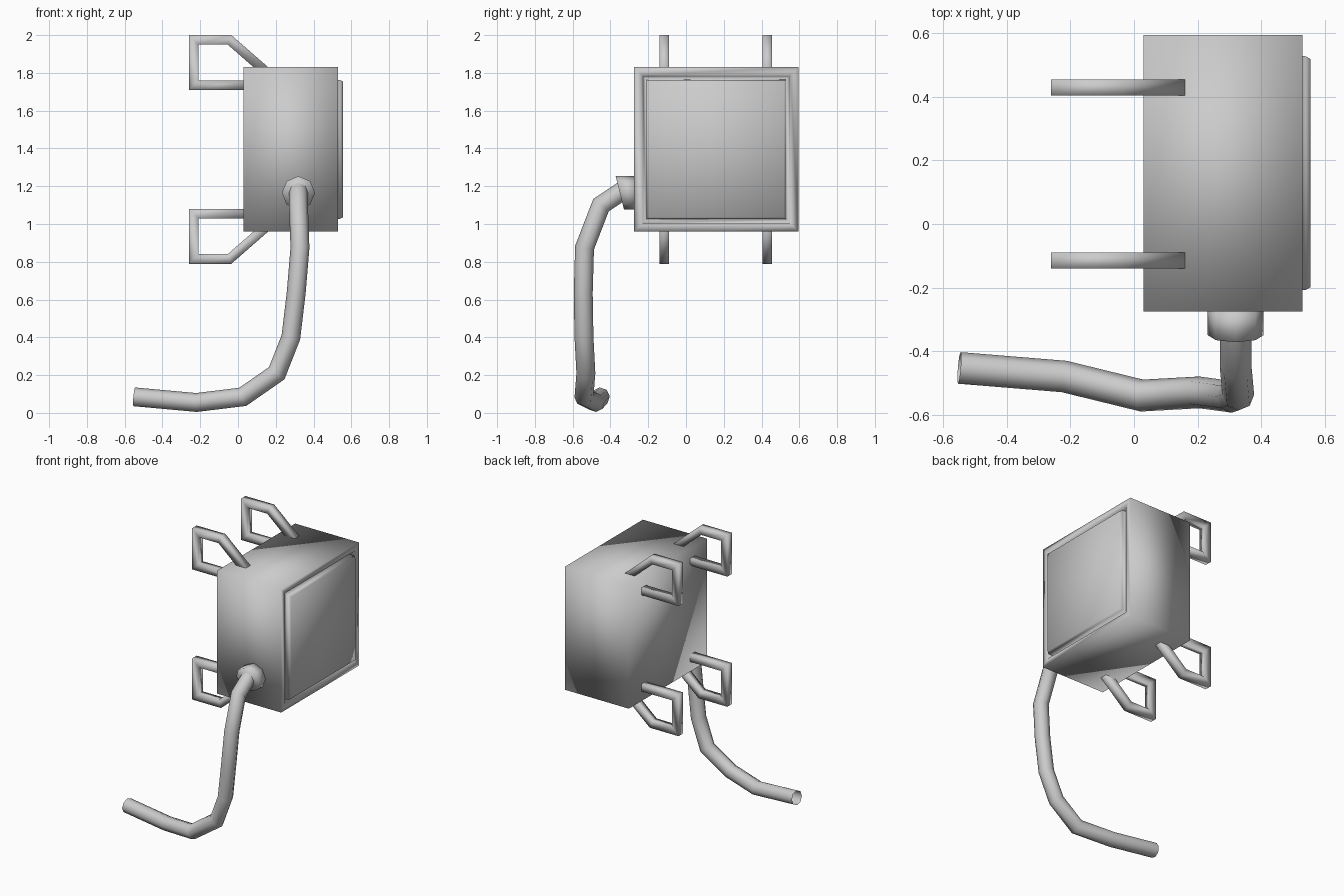
import bpy, bmesh
from math import cos, sin, tau
from mathutils import Vector

old = bpy.data.objects.get("Cube")
if old:
    bpy.data.objects.remove(old)

grey = bpy.data.materials.new("light grey")
grey.use_nodes = True
colour = (0.6, 0.6, 0.6, 1)
grey.diffuse_color = colour
grey.node_tree.nodes["Principled BSDF"].inputs["Base Color"].default_value = colour


def finish(name, bm):
    """Turn a bmesh into a smooth grey object."""
    bmesh.ops.recalc_face_normals(bm, faces=bm.faces)
    for f in bm.faces:
        f.smooth = True
    mesh = bpy.data.meshes.new(name)
    bm.to_mesh(mesh)
    bm.free()
    mesh.materials.append(grey)
    obj = bpy.data.objects.new(name, mesh)
    bpy.context.collection.objects.link(obj)
    return obj


def sweep(name, path, radius, sides, phase=0.0, end_normal=None, capped=True):
    """Sweep a regular polygon along a path with mitred joints."""
    pts = [Vector(p) for p in path]
    dirs = [(b - a).normalized() for a, b in zip(pts, pts[1:])]
    u = dirs[0].cross((0, 0, 1)).normalized()
    v = u.cross(dirs[0])
    ring = [pts[0] + radius * (cos(a) * u + sin(a) * v)
            for a in (tau * (i + phase) / sides for i in range(sides))]
    bm = bmesh.new()
    rows = [[bm.verts.new(p) for p in ring]]
    for i, d in enumerate(dirs):
        last = i == len(dirs) - 1
        plane = Vector(end_normal or d) if last else d + dirs[i + 1]
        ring = [p + d * ((pts[i + 1] - p).dot(plane) / d.dot(plane)) for p in ring]
        rows.append([bm.verts.new(p) for p in ring])
    for a, b in zip(rows, rows[1:]):
        for i in range(sides):
            j = (i + 1) % sides
            bm.faces.new((a[i], a[j], b[j], b[i]))
    if capped:
        bm.faces.new(rows[0])
        bm.faces.new(rows[-1])
    return finish(name, bm)


# Housing with a grooved frame and a raised panel on the +x face
bm = bmesh.new()
bmesh.ops.create_cube(bm, size=1)
bmesh.ops.scale(bm, vec=(0.5, 0.87, 0.87), verts=bm.verts)
bmesh.ops.translate(bm, vec=(0.28, 0.16, 1.395), verts=bm.verts)
panel = max(bm.faces, key=lambda f: f.calc_center_median().x)
for thickness, depth in ((0.06, 0), (0.006, -0.03), (0.025, 0), (0.004, 0.04), (0.012, 0.015)):
    bmesh.ops.inset_region(bm, faces=[panel], thickness=thickness, depth=depth)
finish("housing", bm)

# Four square-bar brackets, mirrored top to bottom
bracket = [(0.05, 1.735), (-0.235, 1.735), (-0.235, 1.975), (-0.045, 1.975), (0.15, 1.805)]
for side, y in (("front", -0.115), ("back", 0.43)):
    for level, sign in (("upper", 1), ("lower", -1)):
        path = [(x, y, 1.395 + sign * (z - 1.395)) for x, z in bracket]
        sweep(f"{side}_{level}_bracket", path, 0.036, 4, phase=0.5)

# Hose socket with a slanted mouth
sweep("hose_socket", [(0.32, -0.26, 1.165), (0.32, -0.35, 1.165)], 0.088, 8,
      end_normal=(0, -1, -0.25))

# Hanging hose, open at its far end
hose = [(0.32, -0.33, 1.18), (0.32, -0.45, 1.1), (0.328, -0.537, 0.875),
        (0.308, -0.544, 0.635), (0.28, -0.54, 0.4), (0.205, -0.53, 0.21),
        (0.025, -0.54, 0.085), (-0.22, -0.48, 0.055), (-0.55, -0.453, 0.085)]
sweep("hose", hose, 0.05, 8, capped=False)
